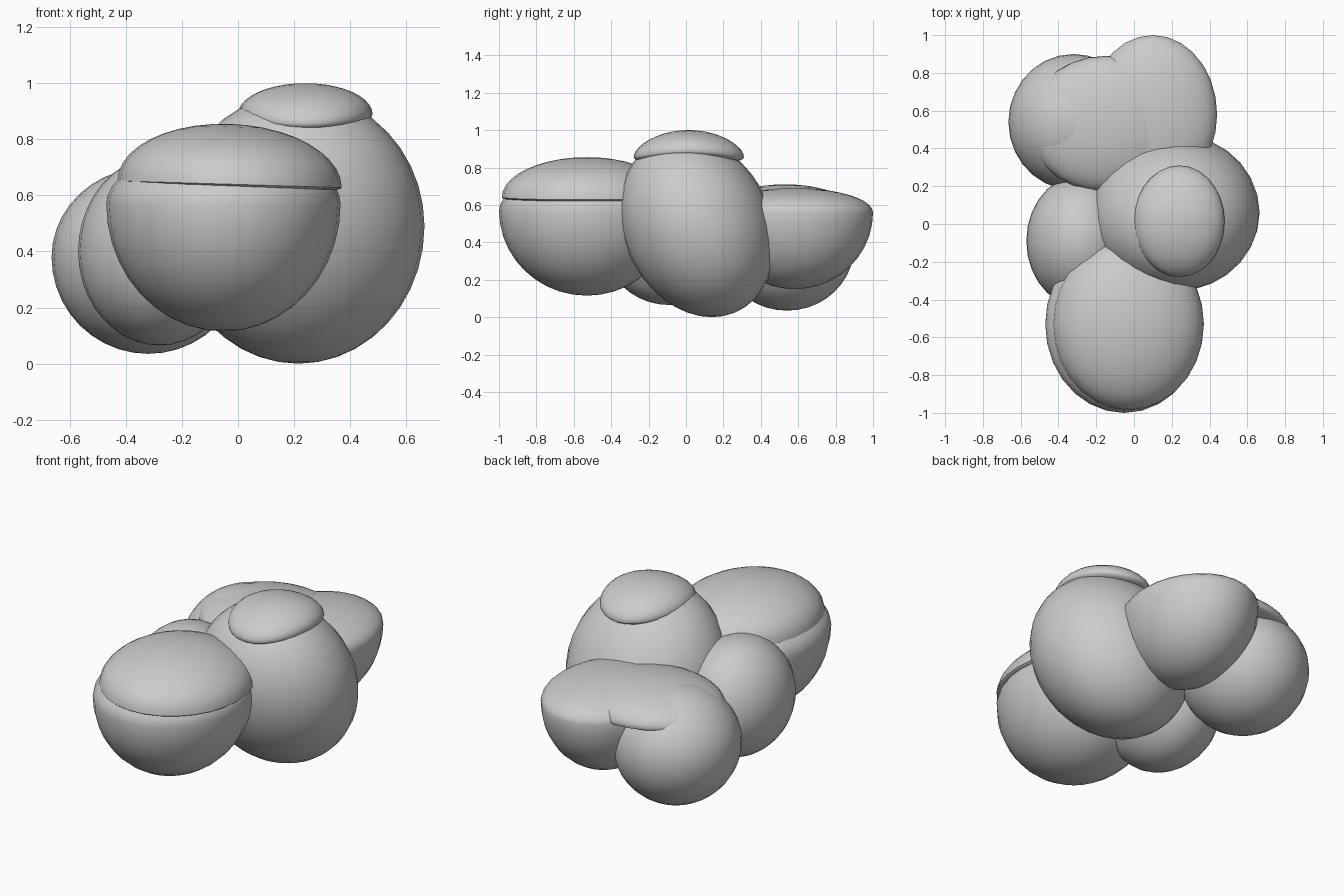
import bpy, bmesh
from math import radians

default = bpy.data.objects.get("Cube")
if default:
    bpy.data.objects.remove(default, do_unlink=True)

# One plain grey for the whole cluster
GREY = (0.6, 0.6, 0.6, 1)
stone = bpy.data.materials.new("stone_grey")
stone.use_nodes = True
stone.diffuse_color = GREY
stone.node_tree.nodes["Principled BSDF"].inputs["Base Color"].default_value = GREY


def blob(name, centre, width, depth, up, down, lean=0, tilt=0, droop=0):
    """Rounded lump: separate radii above and below its widest ring.
    lean shifts y with height, tilt slopes along x, droop bends the ends in y down."""
    bm = bmesh.new()
    bmesh.ops.create_uvsphere(bm, u_segments=28, v_segments=20, radius=1)
    for v in bm.verts:
        x, y = v.co.x * width, v.co.y * depth
        z = v.co.z * (up if v.co.z > 0 else down)
        v.co = (x, y + lean * z, z + tilt * x - droop * y * y)
    mesh = bpy.data.meshes.new(name)
    bm.to_mesh(mesh)
    bm.free()
    mesh.materials.append(stone)
    obj = bpy.data.objects.new(name, mesh)
    obj.location = centre
    bpy.context.collection.objects.link(obj)
    bpy.ops.object.select_all(action="DESELECT")
    obj.select_set(True)
    bpy.context.view_layer.objects.active = obj
    bpy.ops.object.shade_smooth_by_angle(angle=radians(50))
    return obj


# Tall boulder with its small cap
blob("main_boulder", (0.215, 0.06, 0.49), 0.45, 0.41, 0.475, 0.49, lean=-0.16)
blob("main_cap", (0.24, 0.015, 0.89), 0.24, 0.295, 0.11, 0.06, droop=0.4)

# Front boulder: deep bowl under a shallow dome
blob("front_boulder", (-0.052, -0.53, 0.57), 0.418, 0.47, 0.2, 0.455)
blob("front_cap", (-0.03, -0.53, 0.64), 0.4, 0.455, 0.215, 0.03, tilt=-0.03)

# Low boulder on the right flank
blob("side_boulder", (-0.28, -0.09, 0.4), 0.29, 0.35, 0.34, 0.335)

# Pair of rear boulders sharing a broad, flat cap
blob("rear_right_boulder", (-0.32, 0.54, 0.38), 0.345, 0.36, 0.32, 0.345)
blob("rear_left_boulder", (0.1, 0.58, 0.56), 0.34, 0.42, 0.13, 0.41)
blob("rear_cap", (-0.15, 0.53, 0.57), 0.41, 0.36, 0.14, 0.04)
